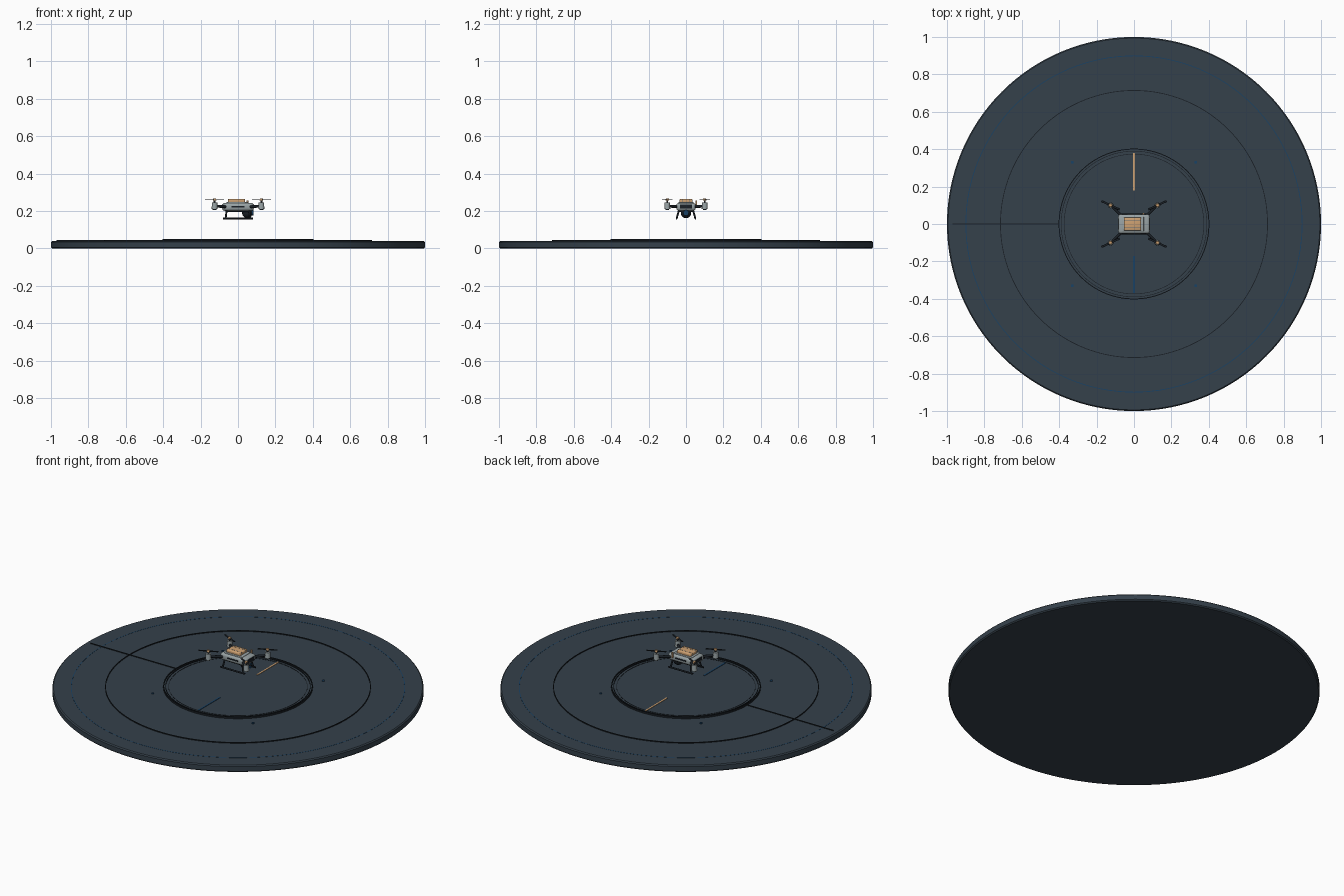
import bpy, bmesh, math
from mathutils import Vector, Matrix

if "Cube" in bpy.data.objects:
    bpy.data.objects.remove(bpy.data.objects["Cube"])


def material(name, rgb):
    m = bpy.data.materials.new(name)
    m.diffuse_color = (*rgb, 1)
    m.use_nodes = True
    m.node_tree.nodes["Principled BSDF"].inputs["Base Color"].default_value = m.diffuse_color
    return m


SLATE = material("slate", (0.035, 0.052, 0.070))
DARK = material("near black", (0.010, 0.014, 0.019))
BLUE = material("deep blue", (0.010, 0.055, 0.130))
TAN = material("warm tan", (0.62, 0.36, 0.17))
GREY = material("light grey", (0.32, 0.37, 0.38))
STEEL = material("mid grey", (0.13, 0.16, 0.18))


def finish(name, bm, mat, smooth=True):
    bmesh.ops.recalc_face_normals(bm, faces=bm.faces[:])
    me = bpy.data.meshes.new(name)
    bm.to_mesh(me)
    bm.free()
    me.materials.append(mat)
    ob = bpy.data.objects.new(name, me)
    bpy.context.collection.objects.link(ob)
    if smooth:
        bpy.ops.object.select_all(action='DESELECT')
        bpy.context.view_layer.objects.active = ob
        ob.select_set(True)
        bpy.ops.object.shade_smooth_by_angle(angle=math.radians(35))
    return ob


def lathe(name, profile, mat, closed=False, steps=128):
    """Turn an (r, z) profile around the z axis."""
    bm = bmesh.new()
    vs = [bm.verts.new((r, 0, z)) for r, z in profile]
    pairs = list(zip(vs, vs[1:])) + ([(vs[-1], vs[0])] if closed else [])
    es = [bm.edges.new(p) for p in pairs]
    bmesh.ops.spin(bm, geom=vs + es, cent=(0, 0, 0), axis=(0, 0, 1),
                   angle=math.tau, steps=steps, use_merge=True)
    bmesh.ops.remove_doubles(bm, verts=bm.verts[:], dist=1e-6)
    return finish(name, bm, mat)


def ring(name, r0, r1, z0, z1, mat):
    return lathe(name, [(r0, z0), (r1, z0), (r1, z1), (r0, z1)], mat, True)


def box(name, centre, size, mat, bevel=0.0, turn=0.0):
    bm = bmesh.new()
    bmesh.ops.create_cube(bm, size=1)
    bmesh.ops.scale(bm, vec=size, verts=bm.verts[:])
    if bevel:
        bmesh.ops.bevel(bm, geom=bm.edges[:], offset=bevel, segments=3,
                        profile=0.5, affect='EDGES')
    bm.transform(Matrix.Translation(centre) @ Matrix.Rotation(turn, 4, 'Z'))
    return finish(name, bm, mat)


def rod(name, a, b, r0, mat, r1=None, sides=16):
    """Cylinder or cone running from a to b."""
    a, b = Vector(a), Vector(b)
    bm = bmesh.new()
    bmesh.ops.create_cone(bm, cap_ends=True, segments=sides, radius1=r0,
                          radius2=r0 if r1 is None else r1, depth=(b - a).length)
    rot = (b - a).to_track_quat('Z', 'Y').to_matrix().to_4x4()
    bm.transform(Matrix.Translation((a + b) / 2) @ rot)
    return finish(name, bm, mat)


def ball(name, centre, r, mat):
    bm = bmesh.new()
    bmesh.ops.create_uvsphere(bm, u_segments=24, v_segments=14, radius=r)
    bm.transform(Matrix.Translation(centre))
    return finish(name, bm, mat)


# Round platform with softened rim
lathe("platform", [(0, 0), (0.994, 0), (1, 0.006), (1, 0.034),
                   (0.994, 0.04), (0, 0.04)], SLATE)

# Deck rings and landing pad
ring("outer_marking", 0.897, 0.901, 0.036, 0.0408, BLUE)
ring("middle_ring", 0.712, 0.716, 0.036, 0.045, DARK)
lathe("landing_pad", [(0, 0.038), (0.398, 0.038), (0.398, 0.044), (0, 0.044)], SLATE)
ring("pad_edge_outer", 0.398, 0.403, 0.036, 0.05, DARK)
ring("pad_edge_inner", 0.388, 0.391, 0.036, 0.048, DARK)
ring("pad_marking", 0.372, 0.375, 0.040, 0.0455, DARK)

# Stripes and seam on the deck
box("tan_stripe", (0, 0.28, 0.0445), (0.009, 0.20, 0.004), TAN)
box("blue_stripe", (0, -0.27, 0.0445), (0.009, 0.20, 0.004), BLUE)
box("deck_seam", (-0.685, 0, 0.041), (0.57, 0.003, 0.007), DARK)

# Small deck lights
for sx in (-1, 1):
    for sy in (-1, 1):
        p = (0.33 * sx, 0.33 * sy)
        rod("deck_light", (*p, 0.038), (*p, 0.044), 0.008, BLUE)

# Drone body, belly and payload
box("drone_body", (0, 0, 0.222), (0.17, 0.104, 0.042), GREY, 0.014)
box("drone_belly", (0, 0, 0.204), (0.12, 0.075, 0.018), DARK, 0.005)
box("top_shell", (-0.005, 0, 0.243), (0.115, 0.082, 0.012), GREY, 0.004)
box("payload_pack", (-0.008, 0, 0.254), (0.092, 0.070, 0.020), TAN, 0.005)
for sy in (-1, 1):
    box("payload_strap", (-0.008, 0.018 * sy, 0.2543), (0.0928, 0.002, 0.0205), STEEL)
    box("side_vent", (0, 0.0515 * sy, 0.224), (0.07, 0.004, 0.008), DARK)
box("nose_panel", (0.083, 0, 0.224), (0.007, 0.066, 0.022), DARK, 0.002)
box("tail_panel", (-0.083, 0, 0.224), (0.007, 0.060, 0.020), DARK, 0.002)
rod("antenna", (0.05, 0.055, 0.225), (0.05, 0.055, 0.255), 0.005, TAN)

# Camera under the nose
rod("camera_mount", (0.05, 0, 0.188), (0.05, 0, 0.212), 0.013, DARK)
ball("camera", (0.05, 0, 0.190), 0.028, DARK)
rod("camera_lens", (0.068, 0, 0.190), (0.082, 0, 0.190), 0.015, BLUE)

# Arms, motors and rotors at the four corners
for sx in (-1, 1):
    for sy in (-1, 1):
        x, y = 0.125 * sx, 0.10 * sy
        rod("arm", (0.058 * sx, 0.036 * sy, 0.222), (x, y, 0.226), 0.009, DARK, 0.006)
        rod("motor", (x, y, 0.212), (x, y, 0.246), 0.016, GREY, 0.014, 24)
        rod("motor_foot", (x, y, 0.206), (x, y, 0.213), 0.010, DARK)
        rod("rotor_shaft", (x, y, 0.246), (x, y, 0.260), 0.005, DARK)
        rod("rotor_hub", (x, y, 0.257), (x, y, 0.266), 0.010, TAN, 0.008)
        box("rotor_blade", (x, y, 0.260), (0.108, 0.011, 0.003), DARK, 0.001,
            math.radians(25 * sx * sy))

# Landing skids
for sy in (-1, 1):
    rod("skid_rail", (-0.08, 0.05 * sy, 0.160), (0.08, 0.05 * sy, 0.160), 0.005, DARK)
    for x in (-0.06, 0.06):
        rod("skid_leg", (x, 0.036 * sy, 0.210), (x * 1.1, 0.05 * sy, 0.160), 0.005, DARK)
